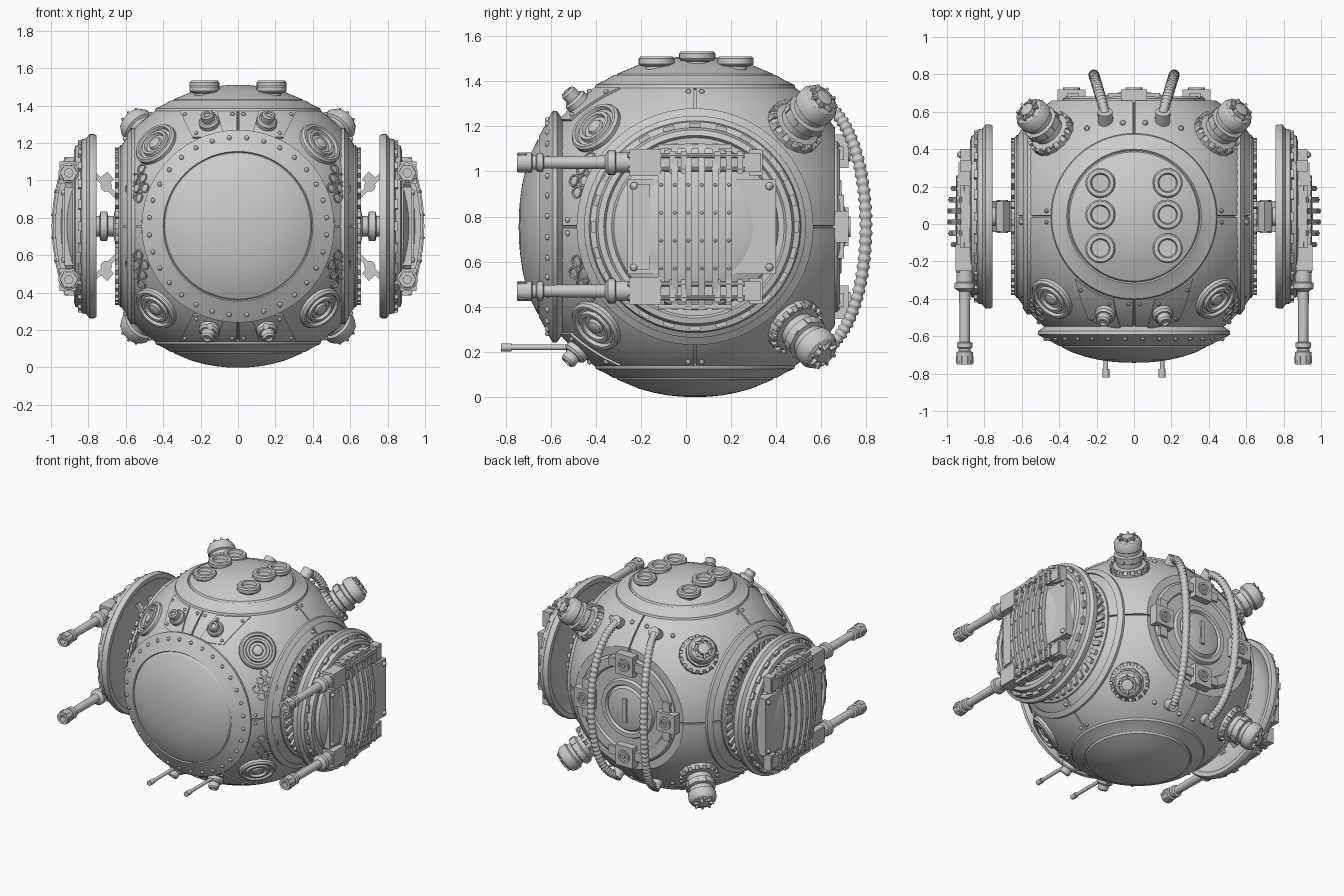
import bpy, bmesh, math
from mathutils import Vector as V, Matrix as M

if "Cube" in bpy.data.objects:
    bpy.data.objects.remove(bpy.data.objects["Cube"])

C = V((0, 0.04, 0.755))   # centre of the sphere; all part coordinates are relative to it
R = 0.76
X, Y, Z = V((1, 0, 0)), V((0, 1, 0)), V((0, 0, 1))


def frame(origin, axis):
    return M.Translation(V(origin)) @ V(axis).to_track_quat('Z', 'Y').to_matrix().to_4x4()


class Part:
    """Collects shapes into one mesh object."""
    def __init__(self, name):
        self.name, self.bm = name, bmesh.new()

    def lathe(self, prof, axis, origin=(0, 0, 0), n=64):
        mat, bm = frame(origin, axis), self.bm
        rings = []
        for r, h in prof:
            if r == 0:
                rings.append([bm.verts.new(mat @ V((0, 0, h)))] * n)
            else:
                rings.append([bm.verts.new(mat @ V((r * math.cos(i * math.tau / n), r * math.sin(i * math.tau / n), h))) for i in range(n)])
        for a, b in zip(rings, rings[1:]):
            for i in range(n):
                j = (i + 1) % n
                bm.faces.new(list(dict.fromkeys((a[i], a[j], b[j], b[i]))))

    def box(self, c, size, rot=None):
        m = M.Translation(V(c)) @ (rot or M()) @ M.Diagonal(V((*size, 1)))
        bmesh.ops.create_cube(self.bm, size=1, matrix=m)

    def rod(self, a, b, r, n=16):
        d = V(b) - V(a)
        self.lathe([(0, 0), (r, 0), (r, d.length), (0, d.length)], d, a, n)

    def rivet(self, p, r=0.012):
        bmesh.ops.create_uvsphere(self.bm, u_segments=10, v_segments=6, radius=r, matrix=M.Translation(V(p)))

    def prism(self, poly, y0, y1):
        a = [self.bm.verts.new((x, y0, z)) for x, z in poly]
        b = [self.bm.verts.new((x, y1, z)) for x, z in poly]
        n, h = len(a), len(a) // 2
        for i in range(n):
            self.bm.faces.new((a[i], a[(i + 1) % n], b[(i + 1) % n], b[i]))
        for s in (a, b):
            for i in range(h - 1):
                self.bm.faces.new((s[i], s[i + 1], s[n - 2 - i], s[n - 1 - i]))

    def done(self, mx=False, mz=False):
        bmesh.ops.recalc_face_normals(self.bm, faces=self.bm.faces)
        for f in self.bm.faces:
            f.smooth = True
        me = bpy.data.meshes.new(self.name)
        self.bm.to_mesh(me)
        self.bm.free()
        me.set_sharp_from_angle(angle=math.radians(30))
        ob = bpy.data.objects.new(self.name, me)
        ob.location = C
        bpy.context.collection.objects.link(ob)
        if mx or mz:
            mod = ob.modifiers.new("mirror", 'MIRROR')
            mod.use_axis = (mx, False, mz)
            mod.use_mirror_merge = False
        return ob


# Main hull: sphere cut flat on both sides and the back, with grooved panel seams
p = Part("hull")
bm = p.bm
bmesh.ops.create_uvsphere(bm, u_segments=96, v_segments=48, radius=R)
for no, d in ((X, .62), (-X, .62), (Y, .62), (Z, .64), (-Z, .64)):
    res = bmesh.ops.bisect_plane(bm, geom=bm.verts[:] + bm.edges[:] + bm.faces[:], plane_co=no * d, plane_no=no, clear_outer=True)
    bmesh.ops.edgeloop_fill(bm, edges=[e for e in res['geom_cut'] if isinstance(e, bmesh.types.BMEdge)])
for no in (X, Y, Z):
    for s in (-.005, .005):
        bmesh.ops.bisect_plane(bm, geom=bm.verts[:] + bm.edges[:] + bm.faces[:], plane_co=no * s, plane_no=no)
bmesh.ops.recalc_face_normals(bm, faces=bm.faces)
seam = [f for f in bm.faces if any(all(abs(v.co[k]) < .0052 for v in f.verts) for k in range(3))]
bmesh.ops.inset_region(bm, faces=seam, thickness=.0008, depth=-.012, use_even_offset=False)
p.done()

# Top and bottom caps
p = Part("pole_caps")
p.lathe([(.43, .60), (.445, .615), (.44, .63), (.40, .648), (.36, .672), (.352, .665), (.345, .678), (.25, .718),
         (.18, .737), (.12, .748), (.06, .754), (0, .755)], Z, n=80)
p.done(mz=True)

# Round vents on the top cap
p = Part("top_vents")
for y, h in ((.18, .755), (.01, .778), (-.17, .755)):
    p.lathe([(.05, .66), (.05, h - .045), (.072, h - .042), (.08, h - .033), (.08, h - .01), (.072, h), (.052, h),
             (.046, h - .022), (0, h - .022)], Z, (.18, y, 0), 32)
p.done(mx=True)

# Front dome window with riveted flange
p = Part("front_dome")
p.lathe([(.44, .56), (.475, .585), (.512, .612), (.515, .63), (.495, .642), (.45, .665), (.40, .692), (.394, .684),
         (.386, .698), (.33, .726), (.26, .75), (.19, .766), (.12, .776), (.06, .781), (0, .782)], -Y, n=96)
for i in range(32):
    a = math.tau * (i + .5) / 32
    p.rivet((.475 * math.cos(a), -.653, .475 * math.sin(a)), .013)
p.done()

# Ringed discs at the front cube diagonals
p = Part("front_sensor_disc")
p.lathe([(.125, .72), (.125, .768), (.115, .78), (.102, .78), (.096, .764), (.082, .764), (.077, .78), (.062, .78),
         (.056, .764), (.038, .764), (.032, .776), (.015, .782), (0, .783)], V((1, -1, 1)), n=40)
p.done(True, True)

# Thrusters at the rear cube diagonals
p = Part("rear_thruster")
ax = V((1, 1, 1))
p.lathe([(.13, .70), (.13, .765), (.112, .785), (.085, .79), (.085, .82), (.098, .828), (.098, .87), (.08, .876),
         (.08, .9), (.094, .908), (.094, .95), (.08, .975), (.06, .985), (.055, .965), (.042, .965), (.038, .995),
         (0, 1.003)], ax, n=40)
f = frame((0, 0, 0), ax)
for i in range(16):
    t = f @ M.Rotation(math.tau * i / 16, 4, 'Z')
    p.box((0, 0, 0), (.02, .022, .05), t @ M.Translation((.122, 0, .765)))
    if i % 2:
        p.box((0, 0, 0), (.02, .025, .035), t @ M.Translation((.092, 0, .85)))
    else:
        p.box((0, 0, 0), (.03, .012, .02), t @ M.Translation((.055, 0, .985)))
p.done(True, True)

# Corner plates and ports beside the front dome
p = Part("front_plate")
N = 8
grid = {}
for i in range(N + 1):
    for j in range(N + 1):
        u, v = i / N, j / N
        z = .47 + .14 * v
        x = (.07 + .04 * v) * (1 - u) + (.24 + .07 * v) * u
        q = V((x, -math.sqrt(R * R - x * x - z * z), z))
        grid[i, j] = [p.bm.verts.new(q * s) for s in (.985, 1.013)]
for k in (0, 1):
    for i in range(N):
        for j in range(N):
            p.bm.faces.new([grid[c][k] for c in ((i, j), (i + 1, j), (i + 1, j + 1), (i, j + 1))])
rim = [(i, 0) for i in range(N)] + [(N, j) for j in range(N)] + [(i, N) for i in range(N, 0, -1)] + [(0, j) for j in range(N, 0, -1)]
for a, b in zip(rim, rim[1:] + rim[:1]):
    p.bm.faces.new((grid[a][0], grid[b][0], grid[b][1], grid[a][1]))
for x, z in ((.13, .59), (.28, .59), (.22, .49)):
    p.rivet(V((x, -math.sqrt(R * R - x * x - z * z), z)) * 1.015, .011)
p.lathe([(.055, .72), (.055, .79), (.045, .802), (.036, .802), (.036, .835), (.028, .845), (.018, .845), (.015, .832),
         (0, .832)], V((.15, -.51, .54)), n=24)
p.done(True, True)

# Two thin antennae at the lower front
p = Part("antenna")
p.rod((.15, -.48, -.535), (.15, -.83, -.535), .012)
p.rod((.15, -.815, -.535), (.15, -.86, -.535), .018)
p.done(mx=True)

# Clusters of small round holes
p = Part("speaker_holes")
c = V((.54, -.49, .205)).normalized()
u = Z.cross(c).normalized()
v = c.cross(u)
for j, cols in ((-1, (-.5, .5)), (0, (-1, 0, 1)), (1, (-.5, .5)), (2, (0,))):
    for i in cols:
        d = (c * R + u * i * .062 + v * j * .054).normalized()
        p.lathe([(.03, .75), (.029, .766), (.022, .766), (.02, .7595), (0, .761)], d, n=20)
p.done(True, True)

# Rivets next to the seams
p = Part("seam_rivets")
for az, el in ((90, 52), (0, 52)):
    for s in (-.03, .03):
        a, e = math.radians(az), math.radians(el)
        h = V((math.cos(a), -math.sin(a), 0))
        p.rivet((h * math.cos(e) + Z * math.sin(e)).normalized() * R + h.cross(Z) * s)
for a in (-48, 42):
    a = math.radians(a)
    p.rivet((R * math.cos(a), R * math.sin(a), .03))
for q in ((.25, .47, .54), (.06, .5, .57), (.6, -.03, .465)):
    p.rivet(V(q).normalized() * R, .016)
p.done(True, True)

# Toothed side rings and raised hull band
p = Part("side_ring")
p.lathe([(.435, .60), (.435, .628), (.42, .638), (.34, .638), (.33, .624), (0, .624)], X, n=72)
p.lathe([(.485, .57), (.492, .594), (.525, .570), (.52, .54)], X, n=72)
for i in range(40):
    p.box((0, 0, 0), (.03, .032, .07), M.Rotation(math.tau * i / 40, 4, 'X') @ M.Translation((.642, 0, .385)))
p.done(mx=True)

# Axle and struts holding the side pods
p = Part("pod_mount")
p.lathe([(.1, .6), (.1, .655), (.055, .665), (.055, .695), (.08, .70), (.08, .735), (.055, .74), (.055, .82)], X, n=32)
for sz in (-1, 1):
    for sy in (-.065, .065):
        a, b = V((.61, sy, .12 * sz)), V((.80, sy, .31 * sz))
        p.box((a + b) / 2, (.035, .025, (b - a).length), (b - a).to_track_quat('Z', 'Y').to_matrix().to_4x4())
        p.rod((.705, sy * 1.35, .215 * sz), (.705, sy * .6, .215 * sz), .03)
    p.box((.70, 0, .255 * sz), (.05, .16, .055), M.Rotation(sz * .7, 4, 'Y'))
p.done(mx=True)

# Side pods: hollow-backed dish with domed outer face
p = Part("side_pod")
p.lathe([(0, .81), (.34, .81), (.37, .80), (.42, .785), (.455, .757), (.485, .757), (.492, .77), (.492, .795), (.47, .81),
         (.465, .835), (.44, .842), (.43, .87), (.405, .876), (.395, .862), (.37, .862), (.36, .885), (.30, .915),
         (.22, .938), (.12, .952), (0, .957)], X, n=80)
for i in range(24):
    p.box((0, 0, 0), (.02, .05, .02), M.Rotation(math.tau * i / 24, 4, 'X') @ M.Translation((.845, 0, .45)))
p.box((.89, .03, 0), (.075, .66, .42))
p.box((.90, -.24, 0), (.08, .08, .38))
for y in (-.27, .33):
    for z in (-.18, .18):
        p.rivet((.93, y, z), .018)
p.done(mx=True)

# Curved vertical slats over the pods
p = Part("pod_slats")
for i in range(6):
    y = -.15 + .06 * i
    top = .997 - .9 * y * y
    arc = [(top - .07 * (k / 6) ** 2, .37 * k / 6) for k in range(-6, 7)]
    p.prism(arc + [(x - .035, z) for x, z in reversed(arc)], y - .014, y + .014)
    for k in (-3, -1, 1, 3):
        p.rivet((top - .002 - .07 * (k / 6) ** 2, y, .37 * k / 6), .008)
for z in (-.355, .355):
    p.box((.905, 0, z), (.05, .33, .022))
p.done(mx=True)

# Guns above and below each pod
p = Part("pod_gun")
p.lathe([(0, .25), (.045, .25), (.045, .35), (.055, .355), (.055, .385), (.03, .40), (.027, .67), (.042, .675),
         (.042, .70), (.032, .705), (.032, .72), (.044, .725), (.042, .79), (.022, .79), (.022, .75), (0, .75)],
        -Y, (.905, 0, .285), 24)
p.box((.90, .0, .285), (.075, .58, .085))
p.box((.91, -.22, .285), (.09, .14, .12))
p.box((.90, .27, .285), (.06, .06, .115))
for y in (-.1, -.05, .1, .15, .2):
    p.box((.925, y, .285), (.05, .025, .1))
for s in (-.03, .03):
    p.rod((.94, -.30, .285 + s), (.94, .22, .285 + s), .011, 10)
for i in range(6):
    p.box((0, 0, 0), (.014, .04, .016), M.Translation((.905, -.765, .285)) @ M.Rotation(math.tau * i / 6, 4, 'Y') @ M.Translation((.04, 0, 0)))
p.done(True, True)

# Rear hatch with four clamps and a handle bar
p = Part("rear_hatch")
p.lathe([(.385, .60), (.385, .63), (.37, .642), (.31, .642), (.30, .628), (.215, .628), (.205, .65), (.175, .65),
         (.165, .632), (.15, .65), (.08, .664), (0, .668)], Y, n=72)
p.box((0, .668, 0), (.03, .025, .17))
for i in range(4):
    m = M.Rotation(math.tau * i / 4, 4, 'Y')
    p.box((0, 0, 0), (.15, .07, .14), m @ M.Translation((.335, .645, 0)))
    o = m @ V((.335, 0, 0))
    p.lathe([(.045, .67), (.045, .69), (.03, .69), (.027, .682), (.014, .682), (.012, .69), (0, .69)], Y, o, 20)
    for s in (-.105, .105):
        p.box((0, 0, 0), (.06, .04, .07), m @ M.Translation((.325, .64, s)))
p.done()

# Corrugated hoses arching down the back
cu = bpy.data.curves.new("rear_hose", 'CURVE')
cu.dimensions, cu.bevel_depth, cu.bevel_resolution, cu.use_fill_caps = '3D', .029, 3, True
n = 168
sp = cu.splines.new('POLY')
sp.points.add(n - 1)
for i, q in enumerate(sp.points):
    a = math.radians(-80 + 160 * i / (n - 1))
    q.co = (.14 + .075 * math.cos(a), .48 + .278 * math.cos(a) ** .85, .57 * math.sin(a), 1)
    q.radius = 1 if i % 4 < 2 else .78
ob = bpy.data.objects.new("rear_hose", cu)
ob.location = C
bpy.context.collection.objects.link(ob)
mod = ob.modifiers.new("mirror", 'MIRROR')
p = Part("hose_collar")
p.rod((.152, .50, .53), (.155, .56, .575), .04, 20)
p.done(True, True)
